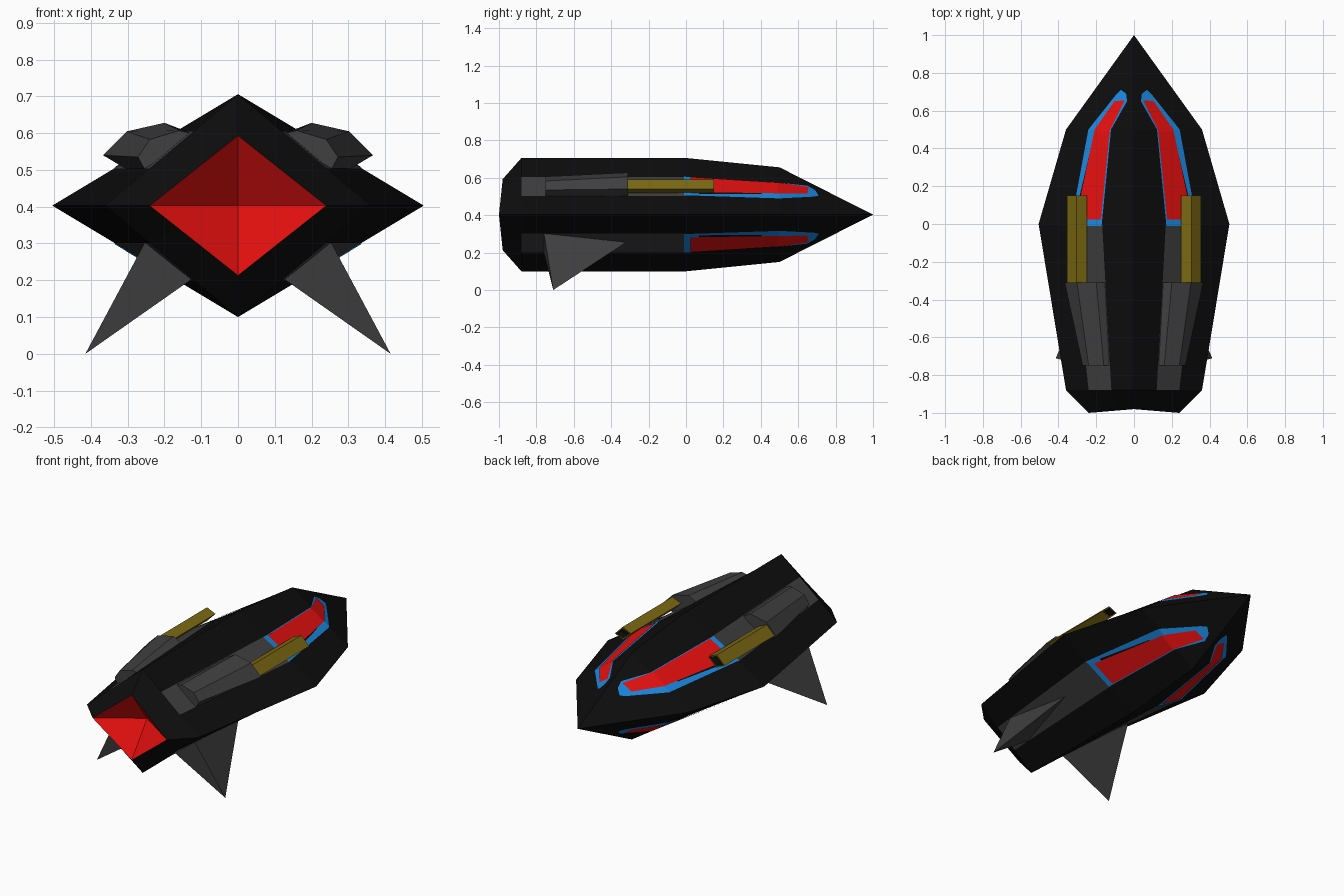
import bpy, bmesh
from mathutils import Vector

if "Cube" in bpy.data.objects:
    bpy.data.objects.remove(bpy.data.objects["Cube"])

CZ = 0.403  # height of the hull centre line


def material(name, rgb):
    m = bpy.data.materials.new(name)
    m.diffuse_color = (*rgb, 1)
    m.use_nodes = True
    m.node_tree.nodes["Principled BSDF"].inputs["Base Color"].default_value = m.diffuse_color
    return m


BLACK = material("hull black", (0.004, 0.004, 0.004))
GREY = material("panel grey", (0.05, 0.05, 0.05))
RED = material("glow red", (0.8, 0.005, 0.005))
BLUE = material("trim blue", (0.01, 0.25, 0.75))
GOLD = material("gun gold", (0.2, 0.14, 0.006))

# Hull stations from nose to tail: y, half width, half height
STATIONS = [(1, 0, 0), (0.5, 0.36, 0.253), (0, 0.505, 0.303),
            (-0.88, 0.36, 0.303), (-1, 0.24, 0.19)]


def half_size(y):
    for (y0, w0, h0), (y1, w1, h1) in zip(STATIONS, STATIONS[1:]):
        if y >= y1:
            f = (y - y0) / (y1 - y0)
            return w0 + f * (w1 - w0), h0 + f * (h1 - h0)


def on_hull(x, y, lift=0.0):
    """Point on the upper right hull face, relative to the centre line."""
    w, h = half_size(y)
    n = Vector((h, 0, w)).normalized()
    return Vector((x, y, h * (1 - x / w))) + n * lift


def finish(name, bm, mats, mirror_z=False, z=0.0):
    me = bpy.data.meshes.new(name)
    bm.to_mesh(me)
    bm.free()
    for m in mats:
        me.materials.append(m)
    ob = bpy.data.objects.new(name, me)
    ob.location.z = z
    bpy.context.collection.objects.link(ob)
    mod = ob.modifiers.new("mirror", "MIRROR")
    mod.use_axis = (True, False, mirror_z)
    mod.merge_threshold = 0.0005
    return ob


def add_face(bm, pts, facing, mat=0):
    f = bm.faces.new([bm.verts.new(p) for p in pts])
    f.normal_update()
    if f.normal.dot(Vector(facing)) < 0:
        f.normal_flip()
    f.material_index = mat
    return f


def loft(name, rings, mats, hollow=False):
    """Closed solid through rings of points; the last end can be a muzzle."""
    bm = bmesh.new()
    vs = [[bm.verts.new(p) for p in r] for r in rings]
    for a, b in zip(vs, vs[1:]):
        for i in range(len(a)):
            j = (i + 1) % len(a)
            bm.faces.new((a[i], a[j], b[j], b[i]))
    bm.faces.new(vs[0])
    end = bm.faces.new(vs[-1])
    bmesh.ops.recalc_face_normals(bm, faces=bm.faces)
    if hollow:
        bmesh.ops.inset_region(bm, faces=[end], thickness=0.01)
        r = bmesh.ops.inset_region(bm, faces=[end], thickness=0.001, depth=-0.04)
        for f in r["faces"] + [end]:
            f.material_index = 1
    return finish(name, bm, mats)


# Hull: one quarter in three strips, mirrored in x and z
def station_point(s, k):
    y, w, h = s
    t = k / 3
    if y == -1:
        y = -0.98 - 0.02 * t
    return Vector((w * t, y, h * (1 - t)))


bm = bmesh.new()
for a, b in zip(STATIONS, STATIONS[1:]):
    for k in range(3):
        p = [station_point(a, k), station_point(a, k + 1),
             station_point(b, k + 1), station_point(b, k)]
        if a[1] == 0:
            p = p[1:]
        grey = a[0] == 0 and k == 1
        add_face(bm, p, (1, 0, 1), 1 if grey else 0)
# recessed engine at the tail
tail = [station_point(STATIONS[-1], k) for k in (0, 3)]
add_face(bm, tail + [Vector((0, -0.84, 0))], (0, -1, 0), 2)
bmesh.ops.remove_doubles(bm, verts=bm.verts, dist=0.0001)
finish("hull", bm, [BLACK, GREY, RED], True, CZ)

# Windows: thin blue trim plates with red panes on top, four of each
TRIM = [[(0.17, -0.01), (0.335, -0.01), (0.24, 0.5), (0.12, 0.5)],
        [(0.12, 0.5), (0.24, 0.5), (0.093, 0.685), (0.067, 0.71), (0.04, 0.69), (0.035, 0.65)]]
PANE = [[(0.172, 0.025), (0.305, 0.025), (0.207, 0.49), (0.125, 0.49)],
        [(0.125, 0.49), (0.207, 0.49), (0.205, 0.5), (0.1, 0.65), (0.045, 0.655), (0.123, 0.5)]]
for name, polys, mat, lift in (("window_trim", TRIM, BLUE, 0.003),
                               ("window_pane", PANE, RED, 0.006)):
    bm = bmesh.new()
    for poly in polys:
        add_face(bm, [on_hull(x, y, lift) for x, y in poly], (1, 0, 1))
    finish(name, bm, [mat], True, CZ)


def ring(y, xz):
    return [(x, y, z) for x, z in xz]


# Shoulder pods on the upper grey strips
loft("shoulder_pod", [
    ring(-0.75, [(0.127, 0.60), (0.16, 0.607), (0.24, 0.583), (0.272, 0.535), (0.253, 0.50)]),
    ring(-0.31, [(0.15, 0.60), (0.2, 0.628), (0.302, 0.605), (0.367, 0.54), (0.30, 0.50)]),
], [GREY])

# Guns: slanted square tubes with dark muzzles
BARREL = [(0.25, 0.568), (0.305, 0.592), (0.355, 0.541), (0.30, 0.518)]
loft("gun", [ring(-0.32, BARREL), ring(0.15, BARREL)], [GOLD, BLACK], hollow=True)

# Lower fins: pointed wedges that also serve as landing legs
bm = bmesh.new()
for p in ((0.226, -0.32, 0.255), (0.127, -0.76, 0.202),
          (0.253, -0.76, 0.303), (0.415, -0.71, 0)):
    bm.verts.new(p)
bmesh.ops.convex_hull(bm, input=bm.verts)
bmesh.ops.recalc_face_normals(bm, faces=bm.faces)
finish("fin", bm, [GREY])
